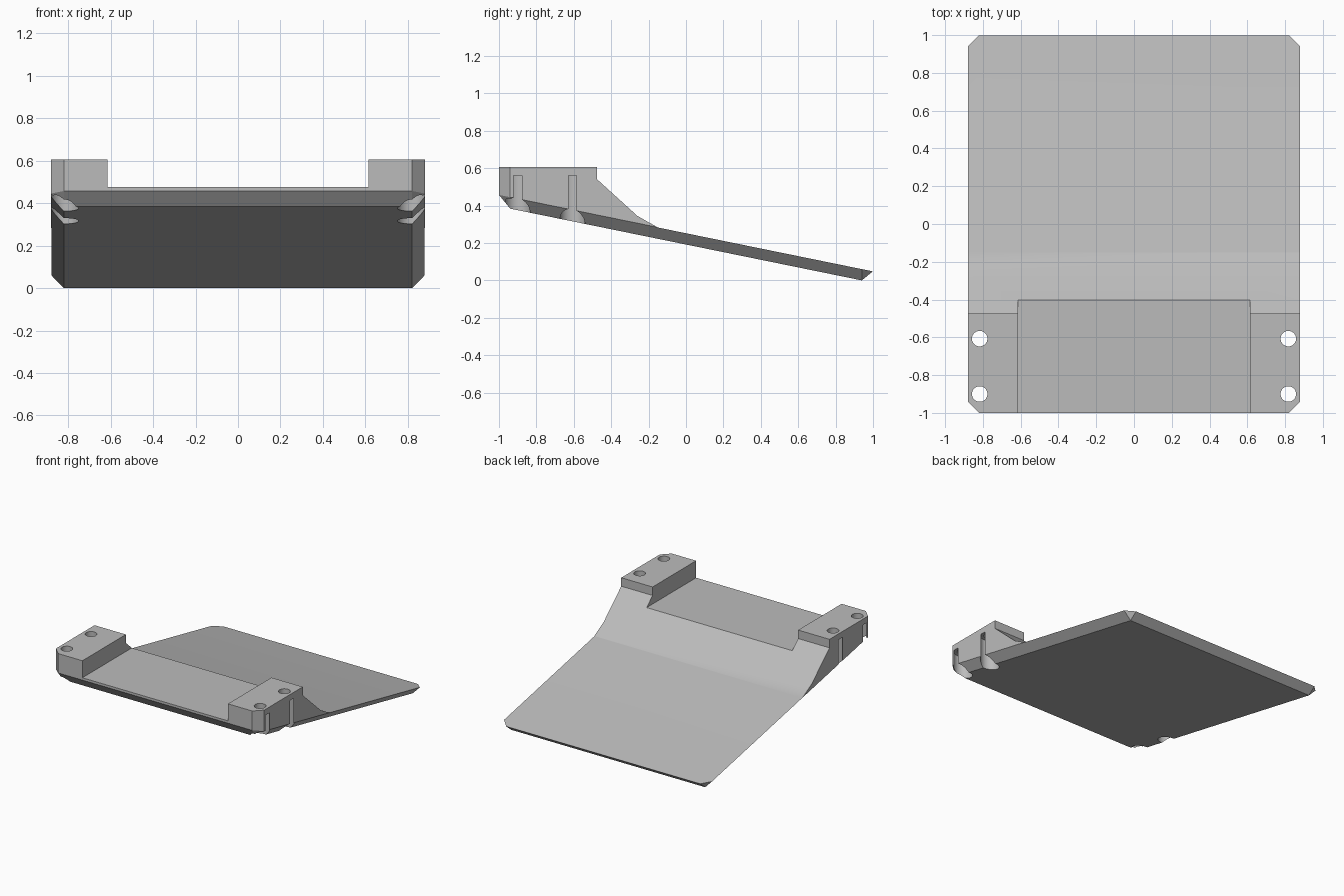
import bpy, bmesh, math
from mathutils import Matrix

cube = bpy.data.objects.get("Cube")
if cube:
    bpy.data.objects.remove(cube, do_unlink=True)

W, L, CH = 0.88, 1.0, 0.06      # half width, half length, chamfer
SLOPE = 0.204                   # fall of the plate towards the back

grey = bpy.data.materials.new("plain_grey")
grey.use_nodes = True
colour = (0.5, 0.5, 0.5, 1)
grey.diffuse_color = colour
grey.node_tree.nodes["Principled BSDF"].inputs["Base Color"].default_value = colour


def to_object(name, bm):
    bmesh.ops.recalc_face_normals(bm, faces=bm.faces[:])
    mesh = bpy.data.meshes.new(name)
    bm.to_mesh(mesh)
    bm.free()
    obj = bpy.data.objects.new(name, mesh)
    bpy.context.collection.objects.link(obj)
    mesh.materials.append(grey)
    return obj


def prism(name, profile, half_width):
    """Extrude a closed (y, z) profile across x."""
    bm = bmesh.new()
    face = bm.faces.new([bm.verts.new((-half_width, y, z)) for y, z in profile])
    new = bmesh.ops.extrude_face_region(bm, geom=[face])["geom"]
    verts = [v for v in new if isinstance(v, bmesh.types.BMVert)]
    bmesh.ops.translate(bm, verts=verts, vec=(2 * half_width, 0, 0))
    return to_object(name, bm)


def cylinder(name, x, y, radius, bottom, top):
    bm = bmesh.new()
    bmesh.ops.create_cone(bm, cap_ends=True, segments=40, radius1=radius, radius2=radius,
                          depth=top - bottom,
                          matrix=Matrix.Translation((x, y, (top + bottom) / 2)))
    return to_object(name, bm)


def boolean(target, cutter, operation):
    mod = target.modifiers.new("cut", "BOOLEAN")
    mod.operation, mod.object, mod.solver = operation, cutter, "EXACT"
    bpy.context.view_layer.objects.active = target
    bpy.ops.object.modifier_apply(modifier=mod.name)
    bpy.data.objects.remove(cutter, do_unlink=True)


# Block with clipped corners and a sloping, chamfered underside
bm = bmesh.new()
for sx in (-1, 1):
    for sy in (-1, 1):
        y = sy * (L - CH)
        bm.verts.new((sx * (W - CH), y, SLOPE * (L - CH - y)))
        for px, py in ((W, L - CH), (W - CH, L)):
            y = sy * py
            bm.verts.new((sx * px, y, 0.049 + SLOPE * (L - y)))
            bm.verts.new((sx * px, y, 0.8))
bmesh.ops.convex_hull(bm, input=bm.verts[:])
bmesh.ops.dissolve_limit(bm, angle_limit=math.radians(1), verts=bm.verts[:], edges=bm.edges[:])
body = to_object("sloped_mounting_plate", bm)

# Upper outline: raised mounts, ramp, and thin sloping plate
outline = [(-1.2, 0.605), (-0.475, 0.605), (-0.475, 0.54), (-0.26, 0.345),
           (-0.15, 0.048 + SLOPE * 1.15), (1.2, 0.048 - SLOPE * 0.2),
           (1.2, -0.4), (-1.2, -0.4)]
boolean(body, prism("outline_cutter", outline, 1.2), "INTERSECT")

# Wide recess between the two mounts
recess = [(-1.2, 0.475), (-0.3, 0.475), (-0.3, 0.9), (-1.2, 0.9)]
boolean(body, prism("recess_cutter", recess, 0.615), "DIFFERENCE")

# Screw holes with wide bores that break out through the sides
for x in (-0.817, 0.817):
    for y in (-0.9, -0.607):
        boolean(body, cylinder("bore_cutter", x, y, 0.067, 0.1, 0.56), "DIFFERENCE")
        boolean(body, cylinder("hole_cutter", x, y, 0.041, 0.5, 0.7), "DIFFERENCE")

# Smooth ramp and bores, sharp edges elsewhere
bpy.ops.object.select_all(action="DESELECT")
body.select_set(True)
bpy.context.view_layer.objects.active = body
bpy.ops.object.shade_smooth_by_angle(angle=math.radians(30))
weighted = body.modifiers.new("weighted_normals", "WEIGHTED_NORMAL")
weighted.keep_sharp = True
